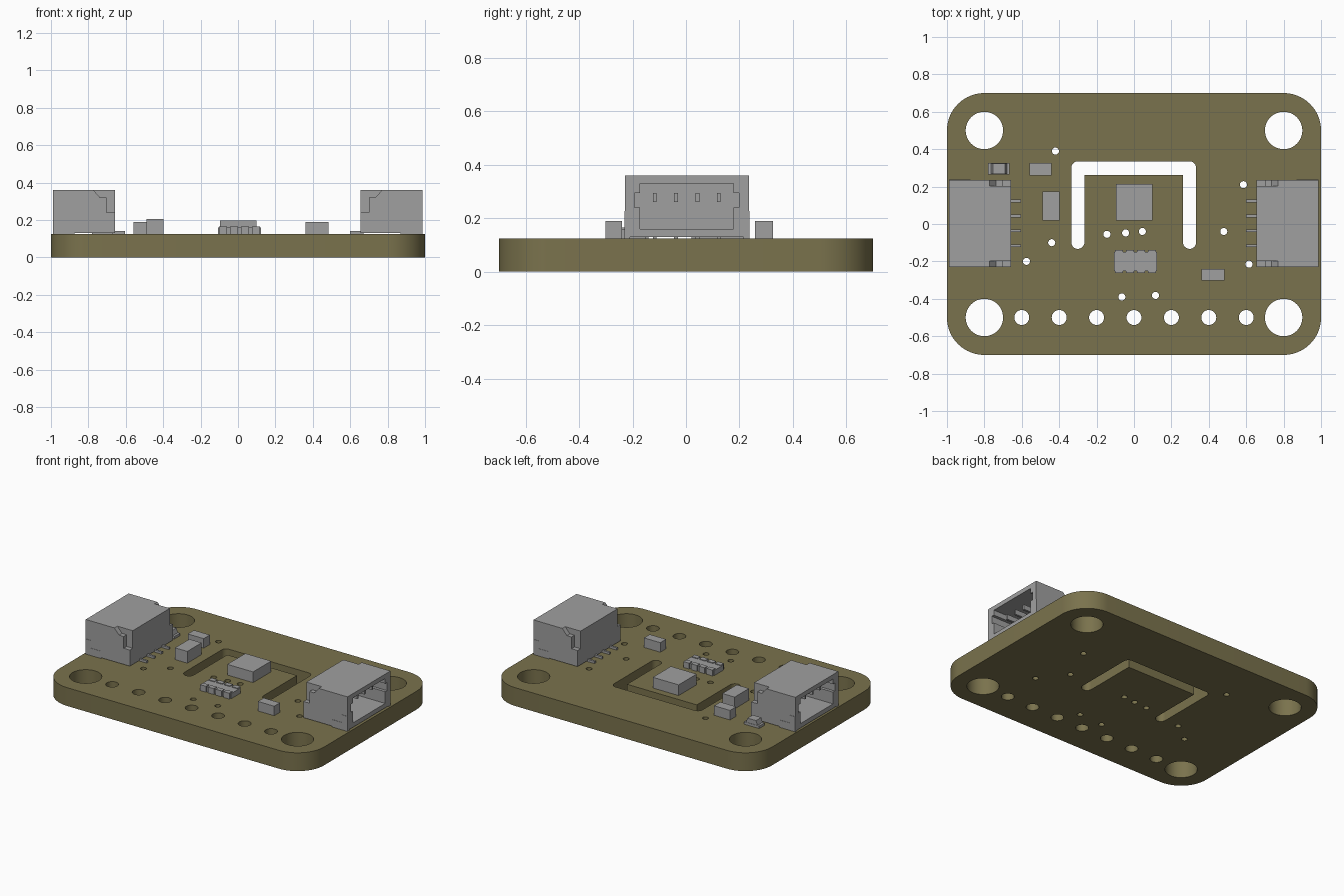
import bpy
import bmesh
import math
from mathutils import Vector

if "Cube" in bpy.data.objects:
    bpy.data.objects.remove(bpy.data.objects["Cube"], do_unlink=True)

TOP = 0.125  # board thickness


def material(name, rgb):
    mat = bpy.data.materials.new(name)
    mat.use_nodes = True
    mat.diffuse_color = (*rgb, 1)
    mat.node_tree.nodes["Principled BSDF"].inputs["Base Color"].default_value = (*rgb, 1)
    return mat


olive = material("olive_board", (0.195, 0.17, 0.074))
grey = material("component_grey", (0.35, 0.35, 0.35))


def add_object(name, mesh, mat):
    obj = bpy.data.objects.new(name, mesh)
    mesh.materials.clear()
    mesh.materials.append(mat)
    bpy.context.collection.objects.link(obj)
    return obj


def prism(name, points, axis, lo, hi, mat=grey):
    """Extrude a closed outline along one axis from lo to hi."""
    place = {"x": lambda a, b: (lo, a, b),
             "y": lambda a, b: (a, lo, b),
             "z": lambda a, b: (a, b, lo)}[axis]
    step = Vector([hi - lo if axis == k else 0 for k in "xyz"])
    bm = bmesh.new()
    face = bm.faces.new([bm.verts.new(place(a, b)) for a, b in points])
    extruded = bmesh.ops.extrude_face_region(bm, geom=[face])["geom"]
    moved = [v for v in extruded if isinstance(v, bmesh.types.BMVert)]
    bmesh.ops.translate(bm, verts=moved, vec=step)
    if face.is_valid and len(bm.faces) == len(points) + 1:
        bm.faces.new([v for v in face.verts])
    bmesh.ops.recalc_face_normals(bm, faces=bm.faces)
    mesh = bpy.data.meshes.new(name)
    bm.to_mesh(mesh)
    bm.free()
    return add_object(name, mesh, mat)


def box(name, x, y, z):
    return prism(name, [(x[0], y[0]), (x[1], y[0]), (x[1], y[1]), (x[0], y[1])], "z", *z)


def arc(cx, cy, r, start, end, steps=16):
    angles = [math.radians(start + (end - start) * i / steps) for i in range(steps + 1)]
    return [(cx + r * math.cos(a), cy + r * math.sin(a)) for a in angles]


def circle(cx, cy, r, steps=32):
    return arc(cx, cy, r, 0, 360, steps)[:-1]


def evaluated_mesh(obj):
    graph = bpy.context.evaluated_depsgraph_get()
    return bpy.data.meshes.new_from_object(obj.evaluated_get(graph))


# Circuit board: rounded outline with mounting, header, via holes and a U slot
outlines = [arc(0.8, 0.5, 0.2, 0, 90) + arc(-0.8, 0.5, 0.2, 90, 180)
            + arc(-0.8, -0.5, 0.2, 180, 270) + arc(0.8, -0.5, 0.2, 270, 360)]
outlines += [circle(x, y, 0.1, 48) for x in (-0.8, 0.8) for y in (-0.5, 0.5)]
outlines += [circle(0.2 * i, -0.5, 0.04) for i in range(-3, 4)]
vias = [(-0.42, 0.39), (-0.575, -0.2), (-0.44, -0.1), (-0.145, -0.055), (-0.045, -0.048),
        (0.045, -0.04), (0.48, -0.04), (0.585, 0.21), (0.615, -0.215), (-0.065, -0.39),
        (0.115, -0.382)]
outlines += [circle(x, y, 0.019, 20) for x, y in vias]
r = 0.035
outlines.append(arc(-0.3, 0.3, r, 180, 90, 8) + arc(0.297, 0.3, r, 90, 0, 8)
                + arc(0.297, -0.098, r, 0, -180) + [(0.262, 0.262), (-0.265, 0.262)]
                + arc(-0.3, -0.098, r, 0, -180))

curve = bpy.data.curves.new("board_outline", "CURVE")
curve.dimensions = "2D"
curve.fill_mode = "BOTH"
curve.extrude = TOP / 2
for points in outlines:
    spline = curve.splines.new("POLY")
    spline.points.add(len(points) - 1)
    for p, (x, y) in zip(spline.points, points):
        p.co = (x, y, 0, 1)
    spline.use_cyclic_u = True
helper = bpy.data.objects.new("board_outline", curve)
bpy.context.collection.objects.link(helper)
board_mesh = evaluated_mesh(helper)
bpy.data.objects.remove(helper, do_unlink=True)

bm = bmesh.new()
bm.from_mesh(board_mesh)
bmesh.ops.remove_doubles(bm, verts=bm.verts, dist=0.0001)
bmesh.ops.translate(bm, verts=bm.verts, vec=(0, 0, TOP / 2))
bmesh.ops.recalc_face_normals(bm, faces=bm.faces)
for f in bm.faces:
    f.smooth = True
bm.to_mesh(board_mesh)
bm.free()
board_mesh.set_sharp_from_angle(angle=math.radians(30))
add_object("circuit_board", board_mesh, olive)

# Cable socket: open towards +x, with notched rear shoulders
W, BACK, FRONT, ROOF = 0.232, 0.654, 0.987, 0.36
body = box("socket_body", (BACK, FRONT), (-W, W), (0.13, ROOF))
half = [(0.175, 0.16), (0.175, 0.24), (0.195, 0.24), (0.195, 0.295), (0.175, 0.295),
        (0.175, 0.33)]
cavity = half + [(-y, z) for y, z in reversed(half)]
cutters = [prism("cavity_cutter", cavity, "x", 0.73, 1.1)]
shoulder = [(0.6, 0.24), (0.7, 0.24), (0.7, 0.32), (0.735, 0.32), (0.77, ROOF),
            (0.77, 0.42), (0.6, 0.42)]
for lo, hi in ((-0.3, -0.2), (0.2, 0.3)):
    cutters.append(prism("shoulder_cutter", shoulder, "y", lo, hi))
for cutter in cutters:
    cutter.hide_render = True
    mod = body.modifiers.new("cut", "BOOLEAN")
    mod.operation = "DIFFERENCE"
    mod.solver = "EXACT"
    mod.object = cutter
cut_mesh = evaluated_mesh(body)
body.modifiers.clear()
body.data = cut_mesh
for cutter in cutters:
    bpy.data.objects.remove(cutter, do_unlink=True)
socket = [body]

# Solder tabs, contact blades and rear legs of the socket
tab = [(0.87, TOP), (FRONT, TOP), (FRONT, 0.228), (0.945, 0.228), (0.945, 0.175),
       (0.87, 0.175)]
for side in (-1, 1):
    socket.append(prism("socket_solder_tab", tab, "y", side * 0.212, side * (W + 0.002)))
for i in range(4):
    y = -0.12 + 0.08 * i
    socket.append(box("socket_contact", (0.72, 0.93), (y - 0.007, y + 0.007), (0.26, 0.294)))
    socket.append(box("socket_leg", (0.6, 0.67), (y - 0.007, y + 0.007), (TOP, 0.14)))

# Place the socket and its turned copy on the other edge
for part in socket:
    part.location.y = 0.003
    copy = bpy.data.objects.new(part.name.split(".")[0] + "_right", part.data)
    copy.location = (-0.003, 0.003, 0)
    copy.rotation_euler.z = math.pi
    bpy.context.collection.objects.link(copy)

# Plain block components
box("sensor_chip", (-0.095, 0.1), (0.02, 0.215), (TOP, 0.198))
box("capacitor", (-0.49, -0.397), (0.02, 0.175), (TOP, 0.205))
box("resistor_back", (-0.56, -0.44), (0.258, 0.325), (TOP, 0.19))
box("resistor_front", (0.362, 0.485), (-0.302, -0.24), (TOP, 0.19))

# Resistor array with wrapped terminals on both long sides
box("array_body", (-0.108, 0.124), (-0.252, -0.15), (TOP, 0.16))
for i in range(4):
    x = -0.08 + 0.0587 * i
    for lo, hi in ((-0.262, -0.23), (-0.172, -0.14)):
        box("array_terminal", (x - 0.022, x + 0.022), (lo, hi), (TOP, 0.165))

# Indicator lamp: thin base with a tapered lens
box("lamp_base", (-0.78, -0.665), (0.265, 0.325), (TOP, 0.142))
lens = [(-0.765, 0.142), (-0.68, 0.142), (-0.69, 0.172), (-0.755, 0.172)]
prism("lamp_lens", lens, "y", 0.267, 0.323)
